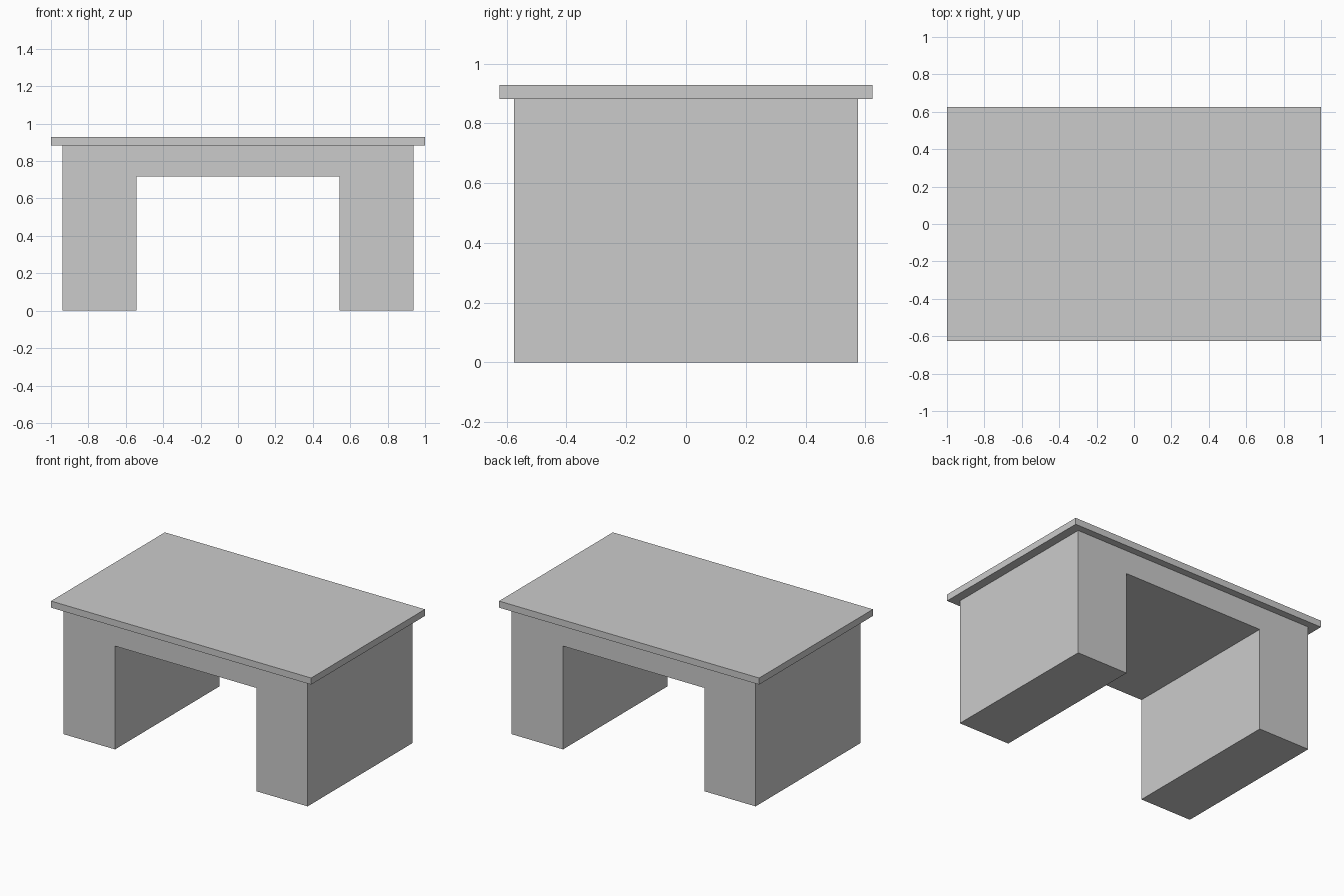
import bpy, bmesh
from mathutils import Vector

if "Cube" in bpy.data.objects:
    bpy.data.objects.remove(bpy.data.objects["Cube"])


def extrude_profile(name, profile, half_depth):
    """Extrude a closed x/z profile along y, centred on y = 0."""
    bm = bmesh.new()
    face = bm.faces.new([bm.verts.new((x, -half_depth, z)) for x, z in profile])
    result = bmesh.ops.extrude_face_region(bm, geom=[face])
    moved = [g for g in result["geom"] if isinstance(g, bmesh.types.BMVert)]
    bmesh.ops.translate(bm, verts=moved, vec=Vector((0, 2 * half_depth, 0)))
    bmesh.ops.recalc_face_normals(bm, faces=bm.faces)
    mesh = bpy.data.meshes.new(name)
    bm.to_mesh(mesh)
    bm.free()
    obj = bpy.data.objects.new(name, mesh)
    bpy.context.collection.objects.link(obj)
    return obj


BODY_TOP, TOP = 0.882, 0.928

# Desk body: two pedestals joined by an apron, open right through
half = [(0.543, 0.718), (0.543, 0), (0.938, 0), (0.938, BODY_TOP)]
extrude_profile("desk_body", half + [(-x, z) for x, z in reversed(half)], 0.575)

# Overhanging desktop slab
extrude_profile("desktop", [(-1, BODY_TOP), (1, BODY_TOP), (1, TOP), (-1, TOP)], 0.625)
